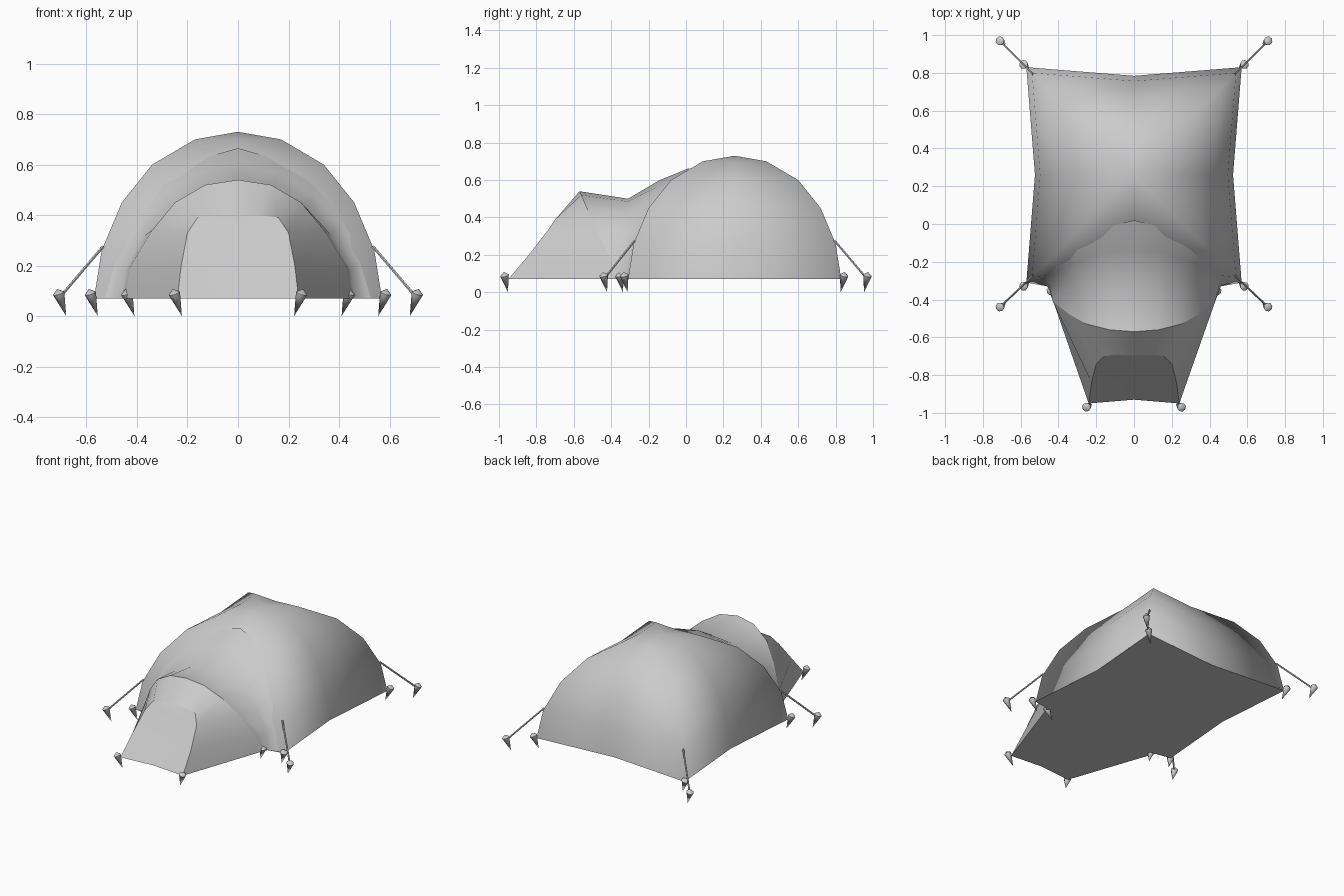
import bpy, bmesh, math
from mathutils import Vector

if "Cube" in bpy.data.objects:
    bpy.data.objects.remove(bpy.data.objects["Cube"])

BASE = 0.07          # height of the fabric hem
CY = 0.26            # dome centre in y


def finish(name, bm, angle=180):
    bmesh.ops.remove_doubles(bm, verts=bm.verts, dist=0.0005)
    bmesh.ops.recalc_face_normals(bm, faces=bm.faces)
    me = bpy.data.meshes.new(name)
    bm.to_mesh(me)
    bm.free()
    ob = bpy.data.objects.new(name, me)
    bpy.context.collection.objects.link(ob)
    bpy.ops.object.select_all(action='DESELECT')
    ob.select_set(True)
    bpy.context.view_layer.objects.active = ob
    if angle >= 180:
        bpy.ops.object.shade_smooth()
    else:
        bpy.ops.object.shade_smooth_by_angle(angle=math.radians(angle))
    return ob


def loft(name, half_rows, angle=180):
    """Skin rows of points given for x >= 0 (first point on x = 0), mirrored."""
    bm = bmesh.new()
    rows = []
    for row in half_rows:
        full = [(-x, y, z) for x, y, z in reversed(row[1:])] + list(row)
        rows.append([bm.verts.new(p) for p in full])
    for a, b in zip(rows, rows[1:]):
        for i in range(len(a) - 1):
            bm.faces.new((a[i], a[i + 1], b[i + 1], b[i]))
    # recalc only orients consistently; turn the shell outwards afterwards
    return finish(name, bm, angle)


def outward(ob, centre):
    me = ob.data
    if sum((p.center - Vector(centre)).dot(p.normal) * p.area for p in me.polygons) < 0:
        me.flip_normals()


# Dome: square rings with sagging mid-edges between two crossed pole arcs
arc = [(0.17, 0.70), (0.34, 0.60), (0.46, 0.45), (0.54, 0.26), (0.57, BASE)]
bm = bmesh.new()
peak = bm.verts.new((0, CY, 0.73))
prev = None
for r, z in arc:
    m = r * 0.92
    ring = [bm.verts.new((x, CY + y, z)) for x, y in
            ((r, r), (0, m), (-r, r), (-m, 0), (-r, -r), (0, -m), (r, -r), (m, 0))]
    for i in range(8):
        j = (i + 1) % 8
        if prev:
            bm.faces.new((prev[i], ring[i], ring[j], prev[j]))
        else:
            bm.faces.new((peak, ring[i], ring[j]))
    prev = ring
outward(finish("dome_canopy", bm), (0, CY, 0.2))

# Porch roof: from the front hoop, over a valley, up onto the dome
hoop = [(0, -.57, .54), (.13, -.56, .52), (.25, -.53, .45),
        (.34, -.48, .34), (.43, -.41, .19), (.445, -.36, BASE)]
valley = [(0, -.31, .50), (.14, -.31, .485), (.27, -.315, .42),
          (.37, -.32, .32), (.45, -.325, .18), (.46, -.33, BASE)]
rise = [(0, -.14, .60), (.16, -.155, .565), (.30, -.20, .48),
        (.40, -.24, .37), (.48, -.285, .21), (.51, -.315, BASE)]
join = [(0, .02, .665), (.16, -.02, .62), (.30, -.10, .54),
        (.41, -.18, .43), (.50, -.26, .26), (.54, -.30, BASE)]
outward(loft("porch_roof", [hoop, valley, rise, join]), (0, -.3, .1))

# Porch front: fabric from the hoop to the door outline
door = [(0, -.69, .40), (.08, -.69, .40), (.16, -.70, .39),
        (.20, -.74, .33), (.225, -.84, .20), (.24, -.95, BASE)]
outward(loft("porch_sides", [hoop, door]), (0, -.5, .1))

# Door panel
rows = [[(0, y if z > BASE else -.93, z), (x, y, z)] for x, y, z in door[1:]]
outward(loft("door_panel", rows, 40), (0, -.5, .1))

# Ground sheet: fan over the whole footprint
half = [(0, -.93), (.24, -.95), (.445, -.36), (.46, -.33), (.57, -.31),
        (.524, CY), (.57, .83), (0, .784)]
outline = half + [(-x, y) for x, y in reversed(half[1:-1])]
bm = bmesh.new()
mid = bm.verts.new((0, -.05, BASE))
rim = [bm.verts.new((x, y, BASE)) for x, y in outline]
for i in range(len(rim)):
    bm.faces.new((mid, rim[(i + 1) % len(rim)], rim[i]))
outward(finish("ground_sheet", bm), (0, 0, 1))


# Pegs: tapered spikes with a low pointed cap, leaning outwards
def peg(name, x, y):
    lean = Vector((math.copysign(.03, x), math.copysign(.018, y), 0.09))
    head = Vector((x, y, 0.09))
    q = lean.to_track_quat('Z', 'Y')
    bm = bmesh.new()
    tip = bm.verts.new(head - lean)
    top = bm.verts.new(head + lean * 0.2)
    ring = [bm.verts.new(head + q @ Vector((.024 * math.cos(a), .024 * math.sin(a), 0)))
            for a in (math.tau * i / 8 for i in range(8))]
    for i in range(8):
        j = (i + 1) % 8
        bm.faces.new((tip, ring[j], ring[i]))
        bm.faces.new((top, ring[i], ring[j]))
    finish(name, bm, 50)


# Guy lines: thin rods from the pole to the outer pegs
def rod(name, a, b, r):
    a, b = Vector(a), Vector(b)
    d = b - a
    m = d.to_track_quat('Z', 'Y').to_matrix().to_4x4()
    m.translation = (a + b) / 2
    bm = bmesh.new()
    bmesh.ops.create_cone(bm, cap_ends=True, segments=6, radius1=r, radius2=r,
                          depth=d.length, matrix=m)
    finish(name, bm, 50)


spots = {"back_corner": (.585, .845), "front_corner": (.585, -.33),
         "back_guy": (.71, .97), "front_guy": (.71, -.44),
         "hoop": (.44, -.355), "door": (.252, -.97)}
for side, s in (("left", -1), ("right", 1)):
    for part, (x, y) in spots.items():
        peg(f"{part}_peg_{side}", s * x, y)
    rod(f"back_guy_line_{side}", (s * .535, CY + .535, .275), (s * .705, .965, .075), .006)
    rod(f"front_guy_line_{side}", (s * .535, CY - .535, .275), (s * .705, -.435, .075), .006)
